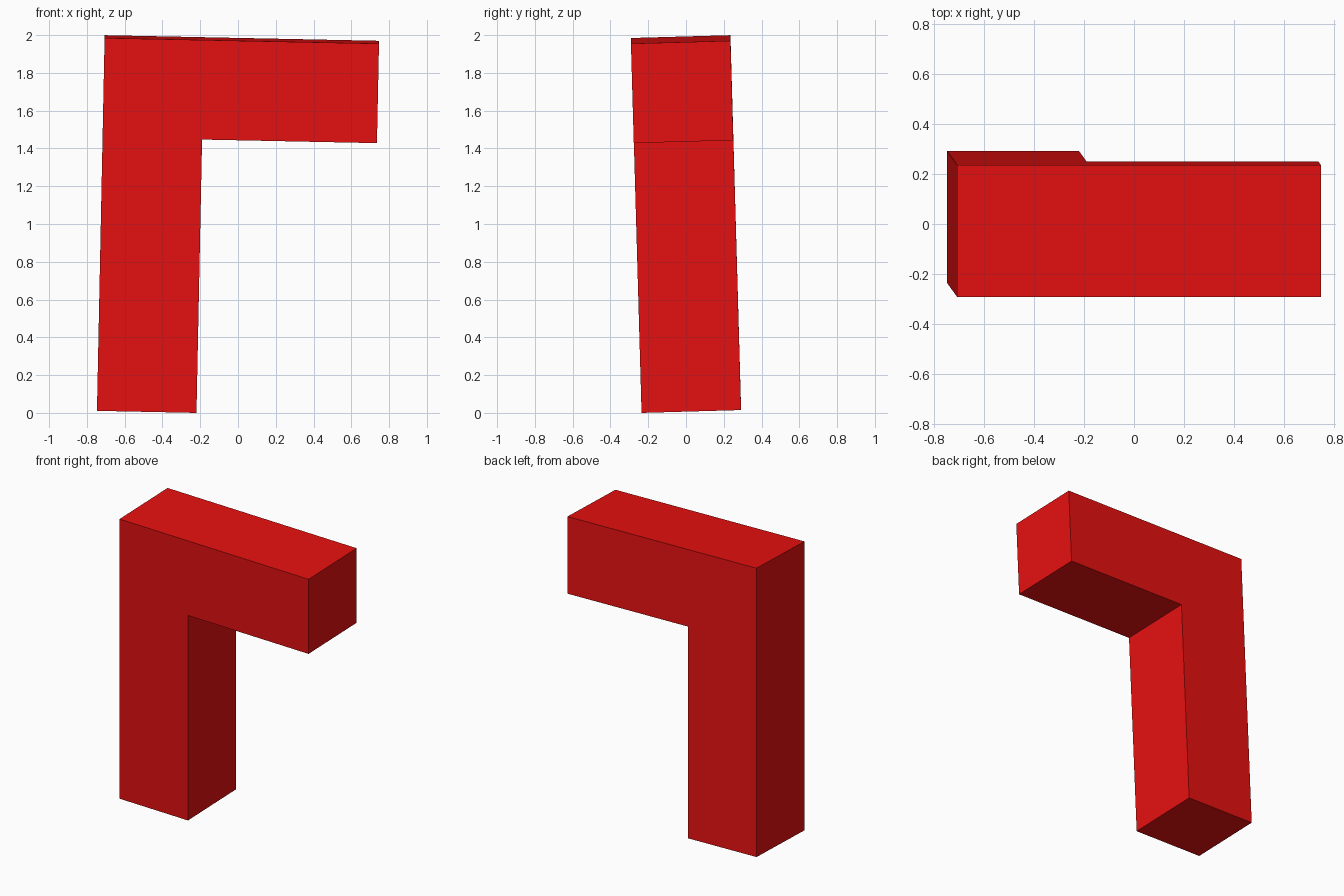
import bpy, bmesh
from mathutils import Vector, Matrix

if "Cube" in bpy.data.objects:
    bpy.data.objects.remove(bpy.data.objects["Cube"])

LENGTH, HEIGHT, THICK = 1.453, 1.975, 0.527

# L-shaped profile (x, z), with a seam point on the outer left side
profile = [(0, 0), (THICK, 0), (THICK, HEIGHT - THICK), (LENGTH, HEIGHT - THICK),
           (LENGTH, HEIGHT), (0, HEIGHT), (0, HEIGHT - THICK)]

bm = bmesh.new()
front = bm.faces.new([bm.verts.new((x, 0, z)) for x, z in profile])
ext = bmesh.ops.extrude_face_region(bm, geom=[front])
bmesh.ops.translate(bm, vec=(0, THICK, 0),
                    verts=[g for g in ext["geom"] if isinstance(g, bmesh.types.BMVert)])

# Slight lean of the whole piece
ex = Vector((1, 0, -0.0205)).normalized()
ez = ex.cross(Vector((0, 1, 0.0285))).normalized()
ey = ez.cross(ex)
bm.transform(Matrix((ex, ey, ez)).transposed().to_4x4())

# Centre on x and y, stand on the ground
lo = [min(v.co[i] for v in bm.verts) for i in range(3)]
hi = [max(v.co[i] for v in bm.verts) for i in range(3)]
bmesh.ops.translate(bm, verts=bm.verts[:],
                    vec=(-(lo[0] + hi[0]) / 2, -(lo[1] + hi[1]) / 2, -lo[2]))
bmesh.ops.recalc_face_normals(bm, faces=bm.faces[:])

mesh = bpy.data.meshes.new("angled_post")
bm.to_mesh(mesh)
bm.free()
post = bpy.data.objects.new("angled_post", mesh)
bpy.context.collection.objects.link(post)

# Red finish
red = bpy.data.materials.new("red")
red.diffuse_color = (0.8, 0.005, 0.005, 1)
red.use_nodes = True
red.node_tree.nodes["Principled BSDF"].inputs["Base Color"].default_value = red.diffuse_color
mesh.materials.append(red)
